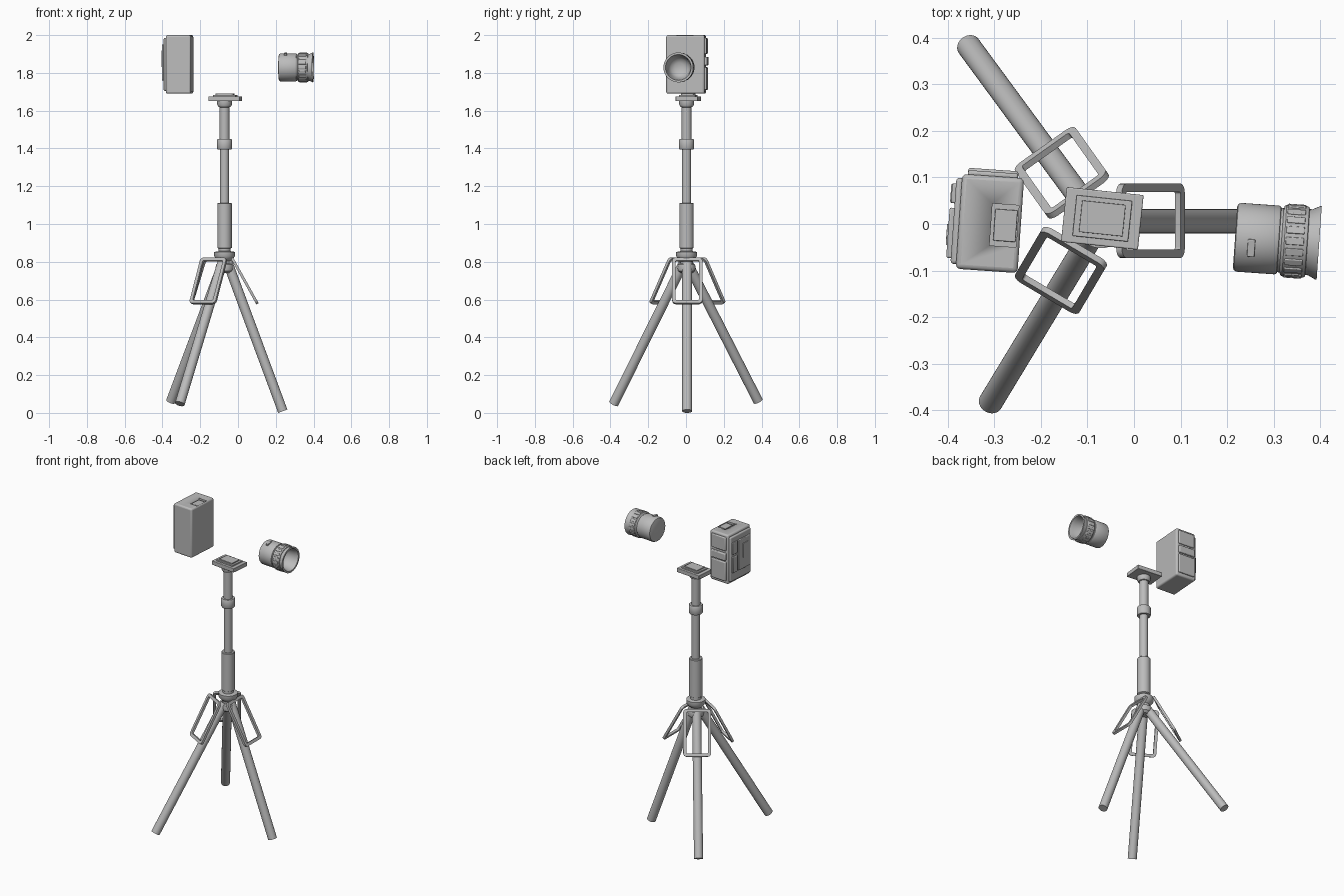
import bpy, bmesh, math
from mathutils import Vector, Matrix

if "Cube" in bpy.data.objects:
    bpy.data.objects.remove(bpy.data.objects["Cube"])

grey = bpy.data.materials.new("neutral grey")
grey.diffuse_color = (0.5, 0.5, 0.5, 1)
grey.use_nodes = True
grey.node_tree.nodes["Principled BSDF"].inputs["Base Color"].default_value = grey.diffuse_color


def finish(name, bm, matrix=Matrix(), bevel=0.0, angle=35):
    bmesh.ops.recalc_face_normals(bm, faces=bm.faces)
    bm.transform(matrix)
    mesh = bpy.data.meshes.new(name)
    bm.to_mesh(mesh)
    bm.free()
    mesh.materials.append(grey)
    ob = bpy.data.objects.new(name, mesh)
    bpy.context.collection.objects.link(ob)
    if bevel:
        mod = ob.modifiers.new("bevel", 'BEVEL')
        mod.width, mod.segments = bevel, 3
    bpy.ops.object.select_all(action='DESELECT')
    bpy.context.view_layer.objects.active = ob
    ob.select_set(True)
    bpy.ops.object.shade_smooth_by_angle(angle=math.radians(angle))
    return ob


def box(name, lo, hi, matrix=Matrix(), bevel=0.0):
    lo, hi = Vector(lo), Vector(hi)
    bm = bmesh.new()
    bmesh.ops.create_cube(bm, size=1)
    bmesh.ops.scale(bm, vec=hi - lo, verts=bm.verts)
    bmesh.ops.translate(bm, vec=(lo + hi) / 2, verts=bm.verts)
    return finish(name, bm, matrix, bevel)


def lathe(name, profile, matrix=Matrix(), sides=40):
    """Spin (radius, height) points around local z; radius 0 closes an end."""
    bm = bmesh.new()
    vs = [bm.verts.new((r, 0, z)) for r, z in profile]
    edges = [bm.edges.new(p) for p in zip(vs, vs[1:])]
    bmesh.ops.spin(bm, geom=vs + edges, cent=(0, 0, 0), axis=(0, 0, 1),
                   angle=math.tau, steps=sides, use_merge=False)
    bmesh.ops.remove_doubles(bm, verts=bm.verts, dist=1e-5)
    return finish(name, bm, matrix)


def rounded_loop(w, h, r, n=5):
    pts = []
    for k, (sx, sy) in enumerate([(1, 1), (-1, 1), (-1, -1), (1, -1)]):
        for i in range(n):
            a = math.pi / 2 * (k + i / (n - 1))
            pts.append((sx * (w / 2 - r) + r * math.cos(a),
                        sy * (h / 2 - r) + r * math.sin(a)))
    return pts


def basis(origin, x, y, z):
    m = Matrix((x, y, z)).transposed().to_4x4()
    m.translation = origin
    return m


def frame(name, top, bottom, width=0.16, bar=0.018, thick=0.014):
    """Open rounded rectangle running from the top point to the bottom point."""
    top, bottom = Vector(top), Vector(bottom)
    length = (bottom - top).length
    down = (bottom - top).normalized()
    side = down.cross(Vector((0, 0, 1))).normalized()
    outer = rounded_loop(width, length, 0.02)
    inner = rounded_loop(width - 2 * bar, length - 2 * bar, 0.006)
    bm = bmesh.new()
    rings = [[bm.verts.new((x, y, z)) for x, y in pts] for pts, z in
             ((outer, -thick / 2), (outer, thick / 2), (inner, thick / 2), (inner, -thick / 2))]
    n = len(outer)
    for a, b in zip(rings, rings[1:] + rings[:1]):
        for i in range(n):
            j = (i + 1) % n
            bm.faces.new((a[i], a[j], b[j], b[i]))
    return finish(name, bm, basis((top + bottom) / 2, side, down, side.cross(down)))


def rod(name, a, b, r):
    a, b = Vector(a), Vector(b)
    m = (b - a).to_track_quat('Z', 'Y').to_matrix().to_4x4()
    m.translation = a
    length = (b - a).length
    return lathe(name, [(0, 0), (r, 0), (r, length), (0, length)], m, 32)


# Stand: hub, telescoping column and collar
AX = -0.071
lathe("stand_column", [
    (0, 0.74), (0.03, 0.74), (0.045, 0.752), (0.048, 0.77), (0.045, 0.785), (0.033, 0.792),
    (0.033, 0.805), (0.045, 0.815), (0.055, 0.83), (0.055, 0.852), (0.032, 0.856),
    (0.032, 0.87), (0.038, 0.874), (0.038, 1.108), (0.035, 1.112), (0.024, 1.112),
    (0.024, 1.395), (0.037, 1.395), (0.04, 1.40), (0.04, 1.445), (0.037, 1.45),
    (0.026, 1.45), (0.026, 1.618), (0.032, 1.62), (0.039, 1.632), (0.039, 1.65), (0, 1.65),
], Matrix.Translation((AX, 0.003, 0)))

# Legs and their brace frames
legs = {
    "right": ((-0.06, 0.006, 0.81), (0.237, 0.006, 0.009)),
    "back": ((-0.085, 0.015, 0.78), (-0.355, 0.382, 0.062)),
    "front": ((-0.085, -0.015, 0.79), (-0.308, -0.383, 0.048)),
}
braces = {
    "right": ((-0.032, 0.007, 0.82), (0.103, 0.007, 0.578)),
    "back": ((-0.118, 0.058, 0.82), (-0.192, 0.162, 0.578)),
    "front": ((-0.126, -0.047, 0.82), (-0.188, -0.152, 0.578)),
}
for side in legs:
    rod(side + "_leg", *legs[side], 0.026)
    frame(side + "_brace", *braces[side])

# Mounting head: base plate, stepped quick-release plate
head = Matrix.Translation((-0.068, 0.012, 0)) @ Matrix.Rotation(math.radians(-6), 4, 'Z')
box("mount_plate", (-0.083, -0.059, 1.65), (0.083, 0.059, 1.676), head, 0.003)
box("release_plate", (-0.06, -0.044, 1.67), (0.06, 0.044, 1.684), head, 0.002)
box("release_pad", (-0.047, -0.034, 1.68), (0.047, 0.034, 1.69), head, 0.001)

# Camera body with a notch cut into its top front edge
body = Matrix.Translation((-0.308, -0.001, 0)) @ Matrix.Rotation(math.radians(-4), 4, 'Z')
case = box("camera_body", (-0.068, -0.1, 1.69), (0.065, 0.104, 2.0), body, 0.01)
cutter = box("notch_cutter", (0.001, -0.045, 1.985), (0.058, 0.045, 2.05), body)
cutter.hide_render = True
cutter.hide_set(True)
cut = case.modifiers.new("notch", 'BOOLEAN')
cut.operation, cut.object, cut.solver = 'DIFFERENCE', cutter, 'EXACT'
box("notch_block", (0.008, -0.034, 1.98), (0.056, 0.034, 1.996), body, 0.002)

# Rear panels: raised plate, screen, control pads
box("rear_plate", (-0.08, -0.09, 1.705), (-0.06, 0.095, 1.985), body, 0.007)
box("rear_screen", (-0.09, -0.078, 1.76), (-0.07, 0.03, 1.95), body, 0.004)
box("screen_tab", (-0.093, -0.05, 1.83), (-0.085, -0.005, 1.92), body, 0.002)
box("rear_button_strip", (-0.09, 0.04, 1.76), (-0.07, 0.082, 1.86), body, 0.004)
box("rear_upper_pad", (-0.088, 0.04, 1.875), (-0.07, 0.082, 1.95), body, 0.004)

# Side doors
box("side_lower_door", (-0.056, 0.09, 1.71), (0.052, 0.114, 1.83), body, 0.005)
box("side_middle_door", (-0.056, 0.09, 1.84), (0.052, 0.118, 1.885), body, 0.005)
box("side_upper_door", (-0.056, 0.09, 1.9), (0.052, 0.113, 1.985), body, 0.005)

# Lens: barrel with closed rounded back, grip ring and hollow flared front
lens = (Matrix.Translation((0.217, -0.028, 1.829)) @ Matrix.Rotation(math.radians(-4), 4, 'Z')
        @ Matrix.Rotation(math.pi / 2, 4, 'Y'))
lathe("lens_barrel", [
    (0, 0), (0.066, 0), (0.071, 0.002), (0.074, 0.008), (0.074, 0.09), (0.072, 0.094),
    (0.069, 0.095), (0.069, 0.1), (0.074, 0.102), (0.077, 0.106), (0.077, 0.15),
    (0.075, 0.155), (0.071, 0.156), (0.071, 0.162), (0.079, 0.178), (0.079, 0.181),
    (0.068, 0.181), (0.063, 0.16), (0.057, 0.12), (0.045, 0.1), (0.025, 0.09), (0, 0.087),
], lens, 56)
for i in range(20):
    box("grip_rib", (0.072, -0.008, 0.109), (0.0795, 0.008, 0.148),
        lens @ Matrix.Rotation(math.tau * i / 20, 4, 'Z'), 0.002)
box("lens_switch", (-0.078, -0.03, 0.028), (-0.066, 0.008, 0.044),
    lens @ Matrix.Rotation(math.radians(8), 4, 'Z'), 0.002)
